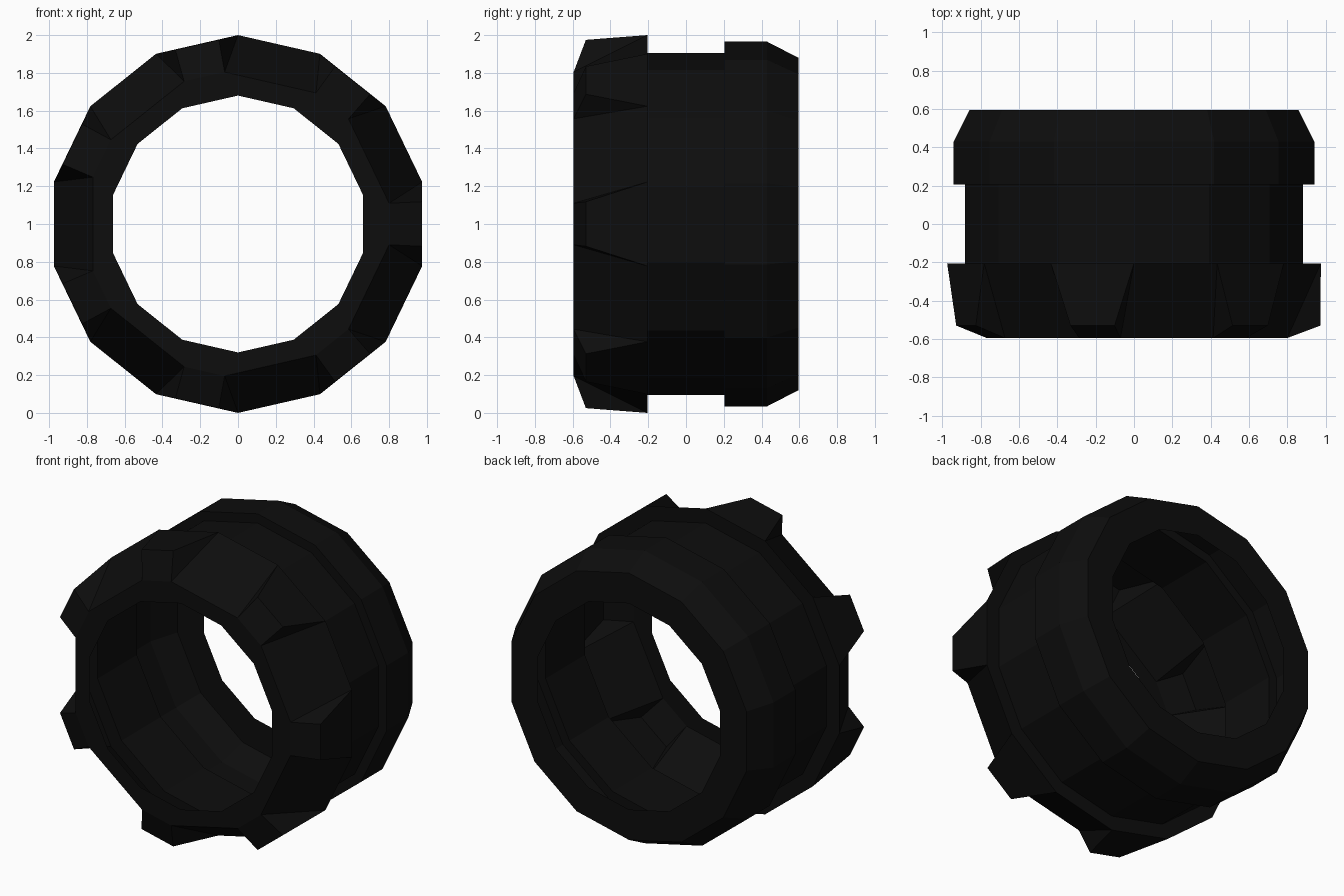
import bpy, bmesh, math
from mathutils import Vector

if "Cube" in bpy.data.objects:
    bpy.data.objects.remove(bpy.data.objects["Cube"])

N = 14                       # sides; every second side carries a lug
STEP = 2 * math.pi / N
AXIS_Z = 1.0

bm = bmesh.new()


def ring(y, r):
    """Regular ring around the y axis with a vertex at the top."""
    return [bm.verts.new((r * math.cos(math.pi / 2 + k * STEP), y,
                          AXIS_Z + r * math.sin(math.pi / 2 + k * STEP)))
            for k in range(N)]


def lug_ring(y, flat, half):
    """Pairs of corners, one pair per lug: distance to flat and half width."""
    verts = []
    for k in range(0, N, 2):
        a = math.pi / 2 + (k + 0.5) * STEP
        out = Vector((math.cos(a), 0, math.sin(a)))
        side = Vector((-math.sin(a), 0, math.cos(a)))
        for s in (-half, half):
            verts.append(bm.verts.new(out * flat + side * s + Vector((0, y, AXIS_Z))))
    return verts


def bridge(a, b, which=range(N)):
    for k in which:
        j = (k + 1) % N
        bm.faces.new((a[k], a[j], b[j], b[k]))


# Smooth tread shell: front shoulder, centre groove, rear band, rear wall
profile = [(-0.205, 1.0), (-0.205, 0.904), (0.205, 0.904), (0.205, 0.965),
           (0.43, 0.965), (0.595, 0.88), (0.595, 0.68)]
rings = [ring(y, r) for y, r in profile]
for a, b in zip(rings, rings[1:]):
    bridge(a, b)

# Front lugs with sloping gaps between them
shoulder = rings[0]
crest = lug_ring(-0.53, 0.973, 0.118)
tip = lug_ring(-0.595, 0.80, 0.11)
lugs, gaps = range(0, N, 2), range(1, N, 2)
bridge(crest, shoulder, lugs)
bridge(tip, crest, lugs)
bridge(tip, shoulder, gaps)
for k in range(N):
    bm.faces.new((shoulder[k], crest[k], tip[k]))

# Front wall around the open hole
bridge(ring(-0.595, 0.68), tip)

bmesh.ops.recalc_face_normals(bm, faces=bm.faces)
# Make sure the outside of the rear wall faces backwards
bm.normal_update()
rear = max(bm.faces, key=lambda f: f.calc_center_median().y)
if rear.normal.y < 0:
    bmesh.ops.reverse_faces(bm, faces=bm.faces)

mesh = bpy.data.meshes.new("tire")
bm.to_mesh(mesh)
bm.free()
tire = bpy.data.objects.new("tire", mesh)
bpy.context.collection.objects.link(tire)

rubber = bpy.data.materials.new("black_rubber")
rubber.diffuse_color = (0.004, 0.004, 0.004, 1)
rubber.use_nodes = True
rubber.node_tree.nodes["Principled BSDF"].inputs["Base Color"].default_value = rubber.diffuse_color
mesh.materials.append(rubber)
